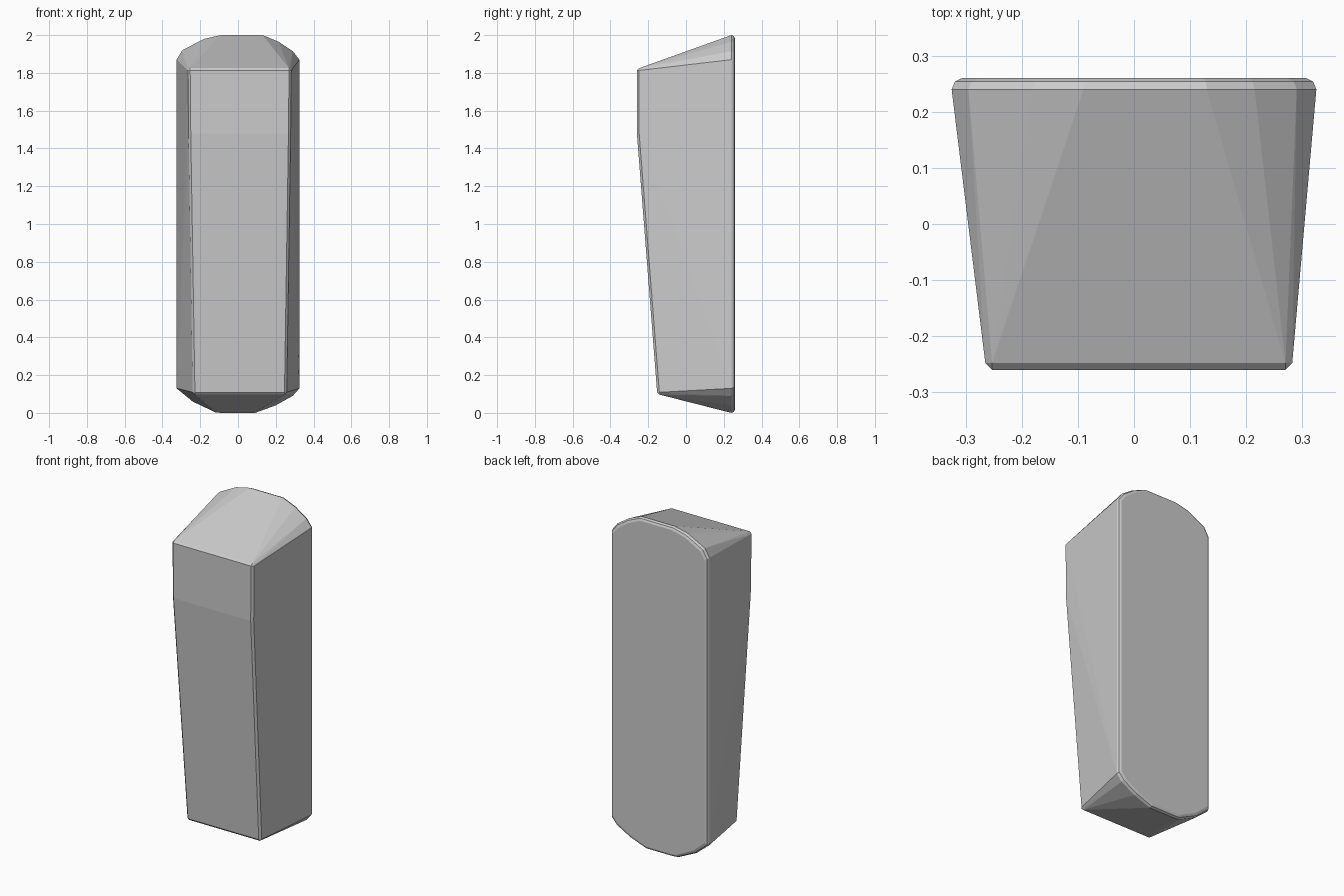
import bpy, bmesh

if "Cube" in bpy.data.objects:
    bpy.data.objects.remove(bpy.data.objects["Cube"])

# Rounded outline of the back face (x, z)
outline = [(-0.325, 0.13), (-0.24, 0.06), (-0.12, 0.003), (-0.09, 0.0), (0.09, 0.0),
           (0.2, 0.04), (0.29, 0.09), (0.325, 0.13), (0.325, 1.87), (0.29, 1.915),
           (0.215, 1.965), (0.13, 2.0), (-0.09, 2.0), (-0.18, 1.98),
           (-0.295, 1.92), (-0.325, 1.87)]

# Front face stations: z, y, left x, right x, vertical end direction
stations = [(0.097, -0.153, -0.24, 0.258, -1),
            (1.48, -0.26, -0.262, 0.279, 0),
            (1.825, -0.26, -0.265, 0.282, 1)]
BEVEL = 0.012

bm = bmesh.new()

# Softened back rim, as progressively inset rings
for y, inset in ((0.24, 0.0), (0.254, 0.006), (0.26, 0.018)):
    for x, z in outline:
        bm.verts.new((x * (1 - inset / 0.325), y, 1 + (z - 1) * (1 - inset)))

# Softened front corners
for z, y, left, right, end in stations:
    for x, side in ((left, -1), (right, 1)):
        bm.verts.new((x - side * BEVEL, y, z - end * BEVEL))
        bm.verts.new((x, y + BEVEL, z - end * BEVEL))
        if end:
            bm.verts.new((x - side * BEVEL, y + BEVEL, z))

# The solid is the convex skin around these points
res = bmesh.ops.convex_hull(bm, input=bm.verts[:])
loose = [v for v in bm.verts if not v.link_faces]
bmesh.ops.delete(bm, geom=loose, context='VERTS')
bmesh.ops.recalc_face_normals(bm, faces=bm.faces[:])
bmesh.ops.dissolve_limit(bm, angle_limit=0.01, verts=bm.verts[:], edges=bm.edges[:])

mesh = bpy.data.meshes.new("tapered_block")
bm.to_mesh(mesh)
bm.free()
bpy.context.collection.objects.link(bpy.data.objects.new("tapered_block", mesh))
